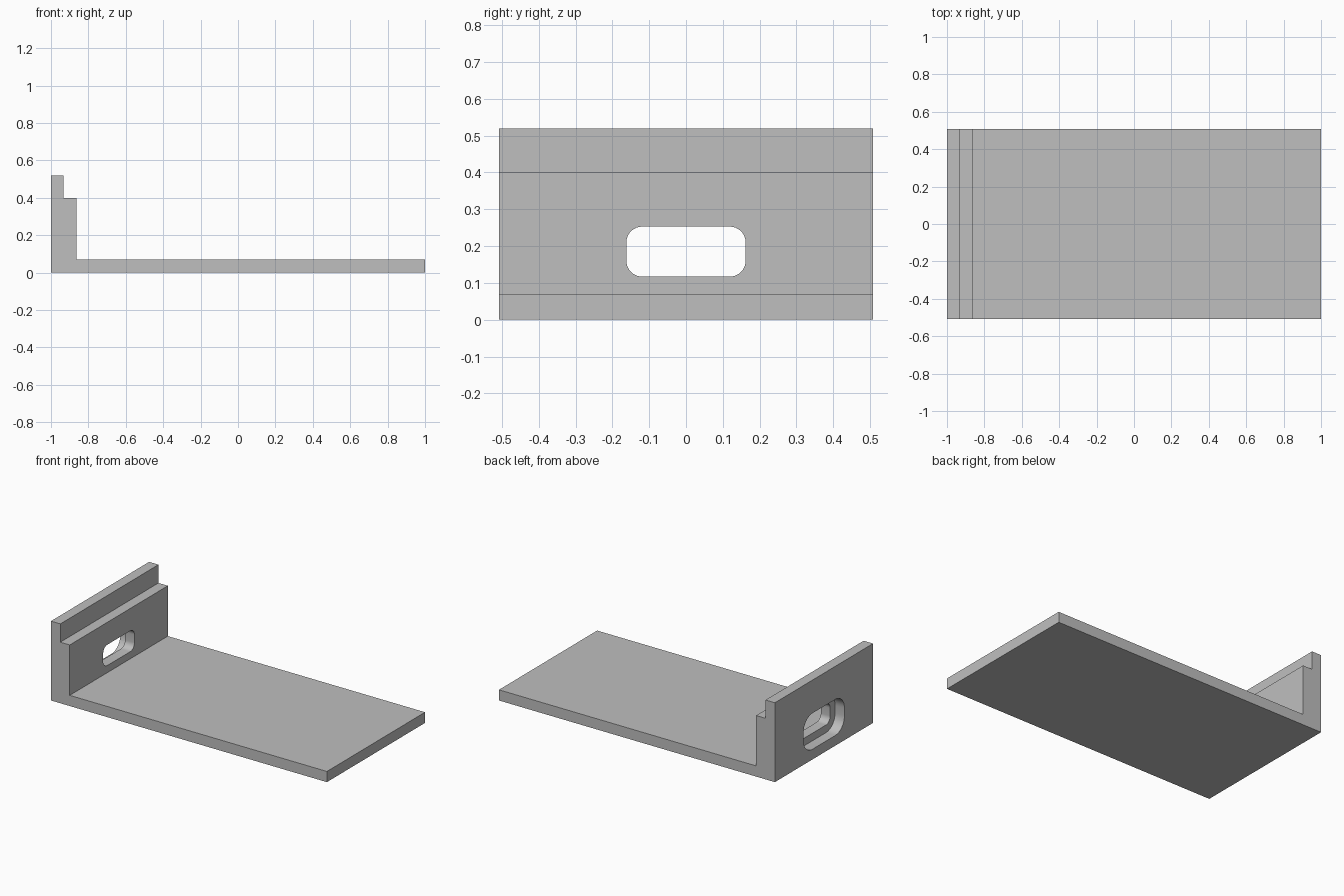
import bpy, bmesh
from math import cos, sin, radians

default = bpy.data.objects.get("Cube")
if default:
    bpy.data.objects.remove(default, do_unlink=True)

grey = bpy.data.materials.new("light grey")
grey.use_nodes = True
colour = (0.52, 0.52, 0.52, 1)
grey.diffuse_color = colour
grey.node_tree.nodes["Principled BSDF"].inputs["Base Color"].default_value = colour


def prism(name, points, direction):
    """Extrude a closed outline of 3D points along a direction."""
    bm = bmesh.new()
    face = bm.faces.new([bm.verts.new(p) for p in points])
    ext = bmesh.ops.extrude_face_region(bm, geom=[face])
    verts = [v for v in ext["geom"] if isinstance(v, bmesh.types.BMVert)]
    bmesh.ops.translate(bm, verts=verts, vec=direction)
    bmesh.ops.recalc_face_normals(bm, faces=bm.faces)
    mesh = bpy.data.meshes.new(name)
    bm.to_mesh(mesh)
    bm.free()
    mesh.materials.append(grey)
    obj = bpy.data.objects.new(name, mesh)
    bpy.context.collection.objects.link(obj)
    return obj


def slot_outline(x, half_w, half_h, radius, z, steps=8):
    """Rounded rectangle in the plane of the wall."""
    points = []
    for i, (sy, sz) in enumerate([(1, 1), (-1, 1), (-1, -1), (1, -1)]):
        for k in range(steps + 1):
            a = radians(90 * (i + k / steps))
            points.append((x, sy * (half_w - radius) + radius * cos(a),
                           z + sz * (half_h - radius) + radius * sin(a)))
    return points


# Base plate and stepped end wall, one L-shaped profile
half_depth = 0.508
profile = [(-1, 0), (1, 0), (1, 0.07), (-0.864, 0.07),
           (-0.864, 0.4), (-0.932, 0.4), (-0.932, 0.52), (-1, 0.52)]
bracket = prism("bracket", [(x, -half_depth, z) for x, z in profile],
                (0, 2 * half_depth, 0))

# Through slot, with a wider recess on the outer face of the wall
cutters = [
    prism("slot_cutter", slot_outline(-1.1, 0.162, 0.068, 0.043, 0.185), (0.4, 0, 0)),
    prism("recess_cutter", slot_outline(-1.1, 0.212, 0.118, 0.093, 0.185), (0.168, 0, 0)),
]
for cutter in cutters:
    cutter.hide_render = True
    cutter.hide_viewport = True
    cut = bracket.modifiers.new(cutter.name, "BOOLEAN")
    cut.operation = "DIFFERENCE"
    cut.solver = "EXACT"
    cut.object = cutter

# Smooth the slot corners, keep the rest sharp
bpy.context.view_layer.update()
evaluated = bracket.evaluated_get(bpy.context.evaluated_depsgraph_get())
bracket_mesh = bpy.data.meshes.new_from_object(evaluated)
bracket.modifiers.clear()
bracket.data = bracket_mesh
for cutter in cutters:
    bpy.data.objects.remove(cutter, do_unlink=True)
bpy.ops.object.select_all(action="DESELECT")
bracket.select_set(True)
bpy.context.view_layer.objects.active = bracket
bpy.ops.object.shade_smooth_by_angle(angle=radians(30))
